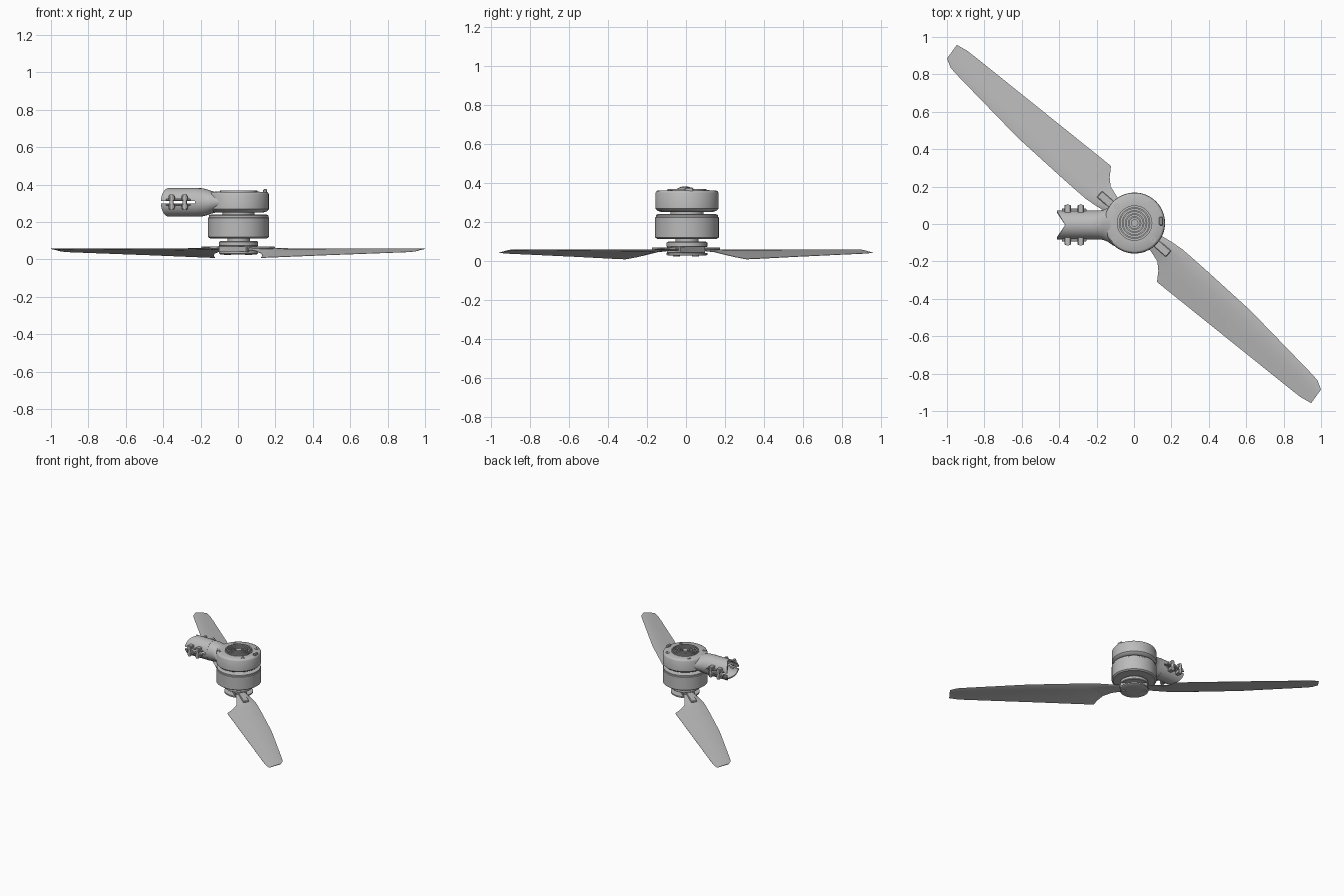
import bpy, bmesh, math
from mathutils import Vector, Matrix

cube = bpy.data.objects.get("Cube")
if cube:
    bpy.data.objects.remove(cube, do_unlink=True)

GREY = (0.5, 0.5, 0.5, 1)
grey = bpy.data.materials.new("matte grey")
grey.use_nodes = True
grey.diffuse_color = GREY
bsdf = next(n for n in grey.node_tree.nodes if n.type == 'BSDF_PRINCIPLED')
bsdf.inputs["Base Color"].default_value = GREY

CX, CY = 0.003, 0.005          # motor axis
ARM_Y, ARM_Z = -0.005, 0.305   # arm axis
BLADE_ANGLE = math.radians(-41)


def finish(name, bm, angle=35):
    bmesh.ops.recalc_face_normals(bm, faces=bm.faces)
    mesh = bpy.data.meshes.new(name)
    bm.to_mesh(mesh)
    bm.free()
    mesh.materials.append(grey)
    ob = bpy.data.objects.new(name, mesh)
    bpy.context.collection.objects.link(ob)
    bpy.ops.object.select_all(action='DESELECT')
    ob.select_set(True)
    bpy.context.view_layer.objects.active = ob
    bpy.ops.object.shade_smooth_by_angle(angle=math.radians(angle))
    return ob


def loft(bm, rings, cap=True, closed=False):
    """Skin equal-length closed rings of points."""
    vs = [[bm.verts.new(p) for p in ring] for ring in rings]
    n = len(vs[0])
    pairs = list(zip(vs, vs[1:])) + ([(vs[-1], vs[0])] if closed else [])
    for a, b in pairs:
        for i in range(n):
            j = (i + 1) % n
            bm.faces.new((a[i], a[j], b[j], b[i]))
    if cap:
        bm.faces.new(vs[0])
        bm.faces.new(vs[-1])


def lathe(name, profile, x=CX, y=CY, seg=64):
    """Turn (radius, z) points about a vertical axis."""
    bm = bmesh.new()
    turns = [2 * math.pi * i / seg for i in range(seg)]
    loft(bm, [[(x + r * math.cos(a), y + r * math.sin(a), z) for a in turns]
              for r, z in profile])
    return finish(name, bm)


def box(name, centre, size, turn=0.0, bevel=0.004):
    bm = bmesh.new()
    bmesh.ops.create_cube(bm, size=1, matrix=Matrix.Translation(centre)
                          @ Matrix.Rotation(turn, 4, 'Z') @ Matrix.Diagonal((*size, 1)))
    bmesh.ops.bevel(bm, geom=bm.edges[:], offset=bevel, segments=1, affect='EDGES')
    return finish(name, bm)


# Motor can and shafts
lathe("motor_can", [(0.06, 0.112), (0.152, 0.112), (0.163, 0.12), (0.163, 0.222),
                    (0.159, 0.225), (0.159, 0.235), (0.15, 0.239), (0.06, 0.239)])
lathe("motor_neck", [(0.085, 0.23), (0.085, 0.26)])
lathe("propeller_shaft", [(0.06, 0.09), (0.06, 0.12)])

# Motor mount with ringed vent in its top
top = [(0.06, 0.25), (0.13, 0.25), (0.15, 0.256), (0.162, 0.268), (0.162, 0.347),
       (0.157, 0.357), (0.15, 0.361), (0.1, 0.361), (0.1, 0.368)]
for k in range(5):
    r = 0.092 - 0.016 * k
    top += [(r, 0.368), (r, 0.352), (r - 0.008, 0.352), (r - 0.008, 0.368)]
lathe("motor_mount", top + [(0.015, 0.368)])

# Mount screws and the raised tab
for i, (dx, dy) in enumerate([(-0.095, 0.09), (0.088, 0.1), (0.098, -0.088), (-0.11, -0.088)]):
    lathe(f"mount_screw_{i + 1}", [(0.015, 0.35), (0.015, 0.364), (0.008, 0.364), (0.008, 0.36)],
          CX + dx, CY + dy, 16)
box("mount_tab", (0.145, 0.015, 0.362), (0.02, 0.045, 0.026))

# Arm neck flaring into the mount
TURN = [2 * math.pi * i / 48 for i in range(48)]
bm = bmesh.new()
loft(bm, [[(x, ARM_Y + ry * math.cos(a), ARM_Z + rz * math.sin(a)) for a in TURN]
          for x, ry, rz in [(-0.23, 0.077, 0.076), (-0.19, 0.077, 0.075), (-0.165, 0.08, 0.069),
                            (-0.14, 0.09, 0.06), (-0.115, 0.108, 0.054), (-0.08, 0.125, 0.05)]])
finish("arm_neck", bm)

# Split clamp sleeve with a saddle-cut open end
for name, start in (("sleeve_upper", 0), ("sleeve_lower", math.pi)):
    bm = bmesh.new()
    rings = []
    for k in range(25):
        a = start + 0.1 + (math.pi - 0.2) * k / 24
        end = -0.368 - 0.045 * abs(math.cos(a))
        rings.append([(x, ARM_Y + r * math.cos(a), ARM_Z + r * math.sin(a))
                      for x, r in [(-0.22, 0.077), (end, 0.077), (end, 0.067), (-0.22, 0.067)]])
    loft(bm, rings)
    finish(name, bm)

# Clamp lugs and their bolts on both sides
for side, word in ((1, "left"), (-1, "right")):
    for i, x in enumerate((-0.355, -0.285)):
        for z, level in ((0.023, "upper"), (-0.023, "lower")):
            box(f"lug_{word}_{level}_{i + 1}", (x, ARM_Y + side * 0.085, ARM_Z + z),
                (0.034, 0.045, 0.03))
        lathe(f"lug_bolt_{word}_{i + 1}", [(0.011, 0.264), (0.011, 0.346)],
              x, ARM_Y + side * 0.1, 12)
    box(f"clamp_rib_{word}", (-0.32, ARM_Y + side * 0.08, ARM_Z + 0.014), (0.13, 0.016, 0.01), 0, 0.002)
    box(f"clamp_rib_low_{word}", (-0.32, ARM_Y + side * 0.08, ARM_Z - 0.014), (0.13, 0.016, 0.01), 0, 0.002)

# Propeller hub
lathe("hub_upper_plate", [(0.05, 0.07), (0.1, 0.07), (0.104, 0.074), (0.104, 0.093),
                          (0.098, 0.098), (0.05, 0.098)])
lathe("hub_lower_plate", [(0.05, 0.027), (0.098, 0.027), (0.104, 0.031), (0.104, 0.041), (0.05, 0.041)])
box("hub_block", (0, 0, 0.056), (0.2, 0.09, 0.036), BLADE_ANGLE)

# Blades: leading x, y, trailing x, y, trailing z, thickness
STATIONS = [(0.09, -0.03, 0.04, -0.09, 0.052, 0.016), (0.15, -0.065, 0.09, -0.145, 0.046, 0.015),
            (0.20, -0.095, 0.125, -0.20, 0.032, 0.013), (0.257, -0.134, 0.130, -0.25, 0.02, 0.012),
            (0.31, -0.18, 0.123, -0.31, 0.009, 0.012), (0.40, -0.26, 0.16, -0.34, 0.01, 0.012),
            (0.62, -0.46, 0.45, -0.573, 0.022, 0.010), (0.936, -0.786, 0.83, -0.878, 0.036, 0.007),
            (0.98, -0.834, 0.89, -0.925, 0.038, 0.006), (1.0, -0.885, 0.947, -0.958, 0.042, 0.004)]
UPPER = [(0, 0), (0.1, 0.55), (0.3, 1), (0.6, 0.7), (1, 0.1)]
LOWER = [(1, -0.1), (0.6, 0), (0.3, -0.15), (0.1, -0.3)]
for sign, number in ((1, 1), (-1, 2)):
    bm = bmesh.new()
    rings = []
    for lx, ly, tx, ty, tz, thick in STATIONS:
        lead = Vector((lx, ly, 0.057))
        trail = Vector((tx, ty, tz))
        ring = []
        for t, h in UPPER + LOWER:
            p = lead.lerp(trail, t)
            ring.append((sign * p.x, sign * p.y, p.z + h * thick))
        rings.append(ring)
    loft(bm, rings)
    finish(f"blade_{number}", bm, 40)

    # Root clamp, stop bar and pivot bolt
    along = Vector((math.cos(BLADE_ANGLE), math.sin(BLADE_ANGLE), 0)) * sign
    box(f"blade_stop_{number}", along * 0.165 + Vector((0, 0, 0.062)), (0.16, 0.045, 0.014), BLADE_ANGLE)
    pivot = along * 0.075
    lathe(f"pivot_bolt_{number}", [(0.018, 0.022), (0.018, 0.075)], pivot.x, pivot.y, 16)
